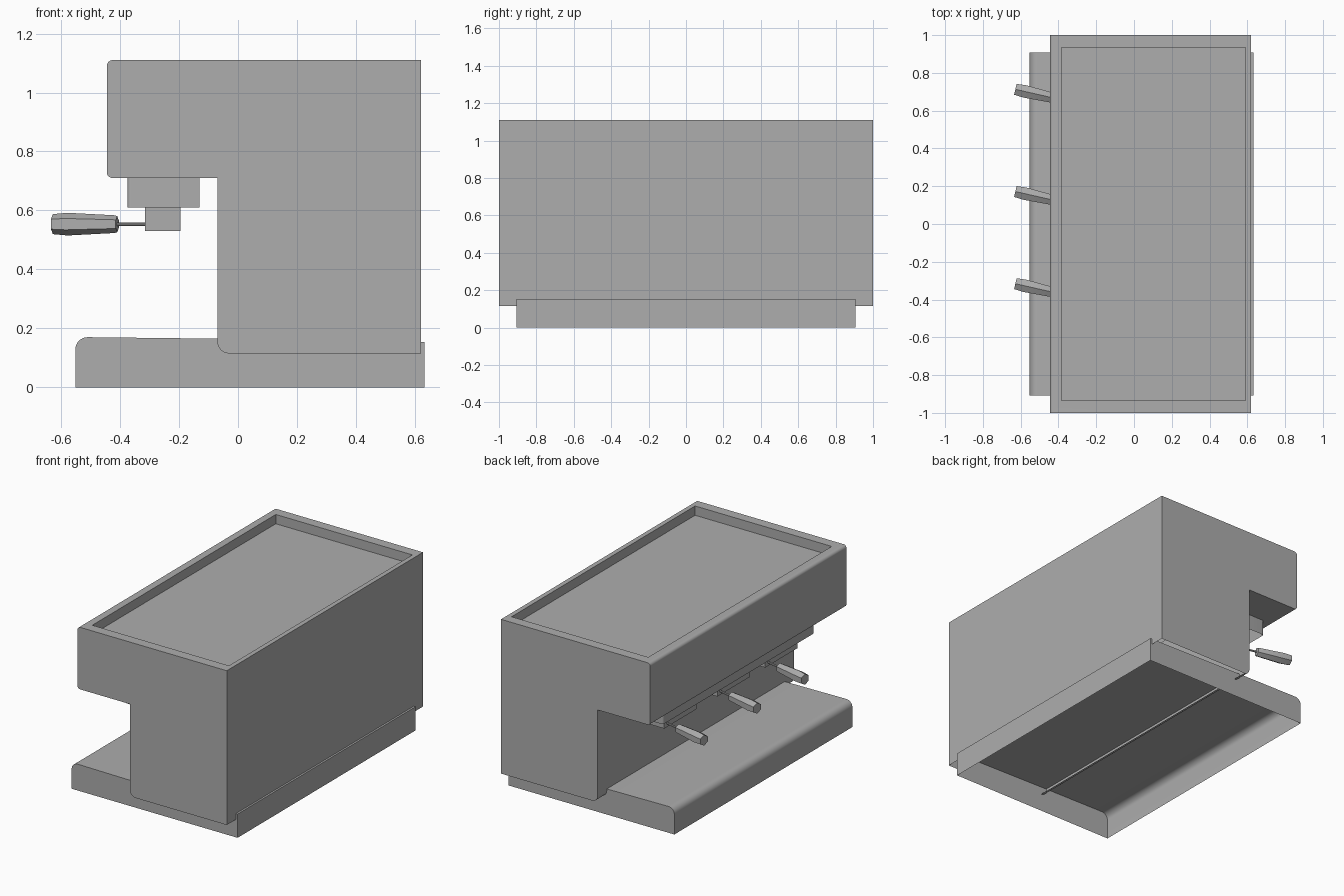
import bpy, bmesh, math
from mathutils import Vector

cube = bpy.data.objects.get("Cube")
if cube:
    bpy.data.objects.remove(cube, do_unlink=True)

GREY = (0.42, 0.42, 0.42, 1)
metal = bpy.data.materials.new("mid_grey")
metal.use_nodes = True
metal.diffuse_color = GREY
metal.node_tree.nodes["Principled BSDF"].inputs["Base Color"].default_value = GREY


def arc(cx, cz, r, start, end, steps=8):
    """Points of a rounded profile corner, angles in degrees."""
    angles = [math.radians(start + (end - start) * i / steps) for i in range(steps + 1)]
    return [(cx + r * math.cos(a), cz + r * math.sin(a)) for a in angles]


def finish(bm, name):
    bmesh.ops.recalc_face_normals(bm, faces=bm.faces)
    mesh = bpy.data.meshes.new(name)
    bm.to_mesh(mesh)
    bm.free()
    mesh.materials.append(metal)
    obj = bpy.data.objects.new(name, mesh)
    bpy.context.collection.objects.link(obj)
    bpy.ops.object.select_all(action="DESELECT")
    obj.select_set(True)
    bpy.context.view_layer.objects.active = obj
    bpy.ops.object.shade_smooth_by_angle(angle=math.radians(30))


def skin(bm, loops, closed=True):
    """Join neighbouring loops of vertices with quads."""
    for a, b in zip(loops, loops[1:]):
        for i in range(len(a) if closed else len(a) - 1):
            j = (i + 1) % len(a)
            bm.faces.new((a[i], a[j], b[j], b[i]))


def prism(profile, y0, y1, closed=True):
    """Extrude an x-z profile along y; unclosed leaves out the bottom strip."""
    bm = bmesh.new()
    loops = [[bm.verts.new((x, y, z)) for x, z in profile] for y in (y0, y1)]
    skin(bm, loops, closed)
    for loop in loops:
        bm.faces.new(loop)
    return bm


# Housing: overhanging shell, open underneath, with a sunken top tray
TOP = 1.11
profile = ([(0.62, 0.115), (0.62, TOP)]
           + arc(-0.425, TOP - 0.02, 0.02, 90, 180)
           + arc(-0.425, 0.73, 0.02, 180, 270)
           + [(-0.07, 0.71)]
           + arc(-0.03, 0.155, 0.04, 180, 270))
bm = prism(profile, -1, 1, closed=False)
bm.normal_update()
lid = max(bm.faces, key=lambda f: f.calc_center_median().z)
bmesh.ops.inset_individual(bm, faces=[lid], thickness=0.03)
for v in lid.verts:
    v.co.x = 0.59 if v.co.x > 0 else -0.385
    v.co.y = math.copysign(0.935, v.co.y)
bmesh.ops.inset_individual(bm, faces=[lid], thickness=0)
for v in lid.verts:
    v.co.z = TOP - 0.06
finish(bm, "housing")

# Base: drip tray shell, open underneath, with a rounded front lip
profile = ([(0.632, 0), (0.632, 0.153), (-0.07, 0.165)]
           + arc(-0.51, 0.128, 0.042, 90, 180)
           + [(-0.552, 0)])
finish(prism(profile, -0.907, 0.907, closed=False), "base_tray")

# Brew bar under the overhang: rounded upright corners, open underneath
R = 0.012
outline = ([(-0.13, -0.77), (-0.13, 0.77)]
           + arc(-0.375 + R, 0.77 - R, R, 90, 180, 4)
           + arc(-0.375 + R, R - 0.77, R, 180, 270, 4))
bm = bmesh.new()
rings = [[bm.verts.new((x, y, z)) for x, y in outline] for z in (0.61, 0.71)]
skin(bm, rings)
bm.faces.new(rings[1])
finish(bm, "brew_bar")

# Brew heads, each with a rod and a six-sided grip
SPLAY = math.radians(12.8)
AXIS = Vector((-math.cos(SPLAY), math.sin(SPLAY), 0))
UP = Vector((0, 0, 1))
SIDE = UP.cross(AXIS)
GRIP = [(0.097, 0.027), (0.105, 0.03), (0.27, 0.0385), (0.321, 0.034)]


def handle_part(name, rings, sides, origin):
    """Faceted solid along the splayed handle axis."""
    bm = bmesh.new()
    turns = [math.tau * i / sides for i in range(sides)]
    loops = [[bm.verts.new(origin + AXIS * d + (UP * math.cos(t) + SIDE * math.sin(t)) * r)
              for t in turns] for d, r in rings]
    skin(bm, loops)
    bm.faces.new(loops[0])
    bm.faces.new(loops[-1])
    finish(bm, name)


head = [(-0.195, 0.53), (-0.195, 0.61), (-0.315, 0.61), (-0.315, 0.53)]
for k, rod_y in enumerate((0.642, 0.101, -0.387), 1):
    finish(prism(head, rod_y - 0.3, rod_y + 0.03), f"brew_head_{k}")
    origin = Vector((-0.315, rod_y, 0.5535))
    handle_part(f"handle_rod_{k}", [(-0.02, 0.006), (0.11, 0.006)], 8, origin)
    handle_part(f"handle_grip_{k}", GRIP, 6, origin)
